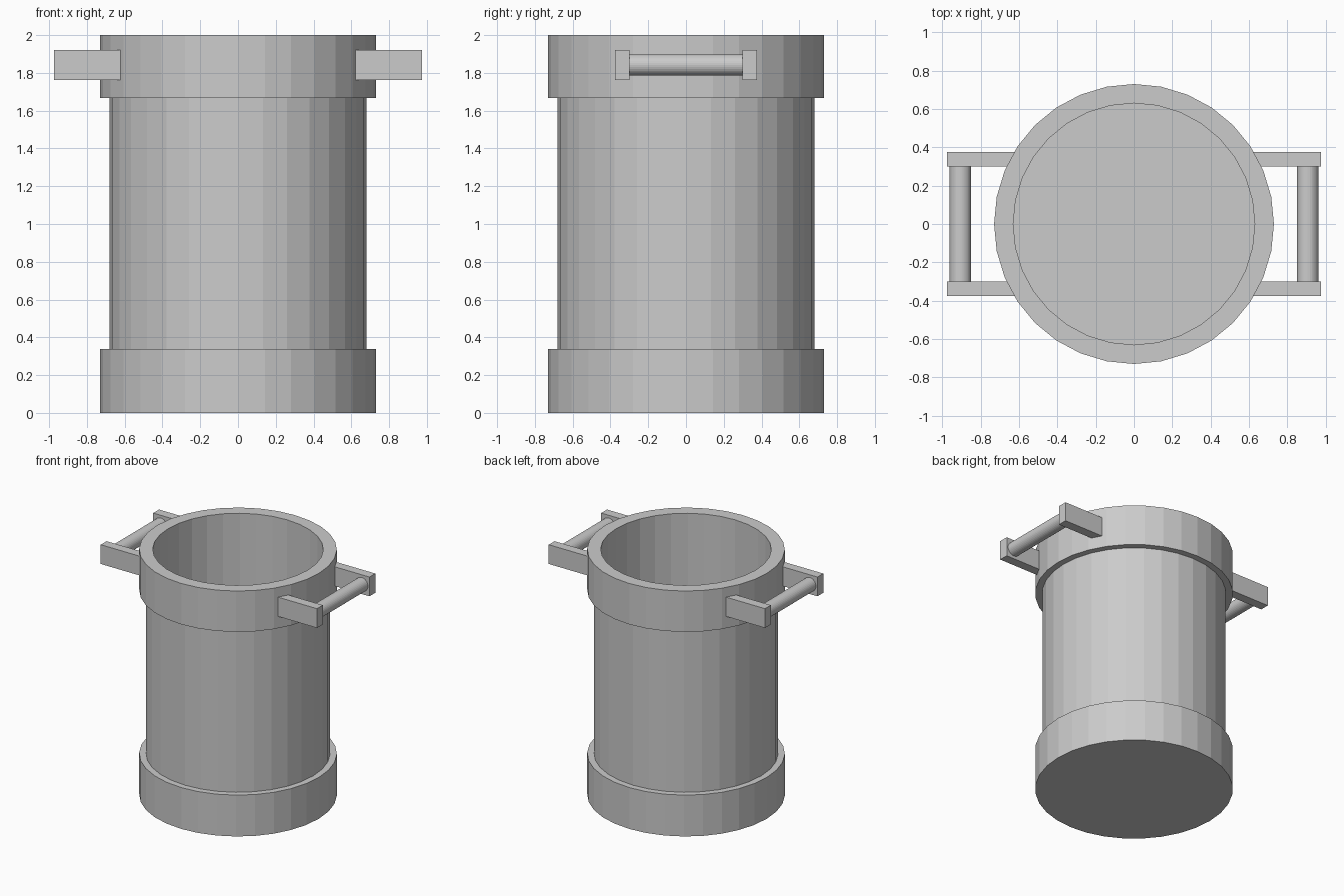
import bpy, bmesh
from math import pi, sin, cos

if "Cube" in bpy.data.objects:
    bpy.data.objects.remove(bpy.data.objects["Cube"])

SIDES = 32


def make_object(name, bm):
    bmesh.ops.recalc_face_normals(bm, faces=bm.faces[:])
    mesh = bpy.data.meshes.new(name)
    bm.to_mesh(mesh)
    bm.free()
    obj = bpy.data.objects.new(name, mesh)
    bpy.context.collection.objects.link(obj)
    return obj


def lathe(name, profile):
    """Revolve (radius, z) points into faceted rings, capping both ends."""
    bm = bmesh.new()
    rings = [[bm.verts.new((r * cos(2 * pi * i / SIDES), r * sin(2 * pi * i / SIDES), z))
              for i in range(SIDES)] for r, z in profile]
    for low, high in zip(rings, rings[1:]):
        for i in range(SIDES):
            j = (i + 1) % SIDES
            bm.faces.new((low[i], low[j], high[j], high[i]))
    bm.faces.new(rings[0])
    bm.faces.new(rings[-1])
    return make_object(name, bm)


def box(name, lo, hi):
    bm = bmesh.new()
    bmesh.ops.create_cube(bm, size=1)
    for v in bm.verts:
        v.co = [(a + b) / 2 + c * (b - a) for a, b, c in zip(lo, hi, v.co)]
    return make_object(name, bm)


# Hollow pot: base band, narrower body, rim band, inner wall and floor
lathe("pot", [(0.73, 0), (0.73, 0.337), (0.68, 0.337), (0.68, 1.667),
              (0.73, 1.667), (0.73, 2), (0.63, 2), (0.63, 0.1)])

# Handles on both sides: two flat brackets and a round grip
for side, s in (("right", 1), ("left", -1)):
    x0, x1 = sorted((s * 0.62, s * 0.975))
    for end, y0, y1 in (("front", -0.375, -0.30), ("back", 0.30, 0.375)):
        box(f"{side}_{end}_bracket", (x0, y0, 1.763), (x1, y1, 1.92))
    bpy.ops.mesh.primitive_cylinder_add(vertices=SIDES, radius=0.056, depth=0.61,
                                        location=(s * 0.906, 0, 1.842),
                                        rotation=(pi / 2, 0, 0))
    bpy.context.object.name = f"{side}_grip"
